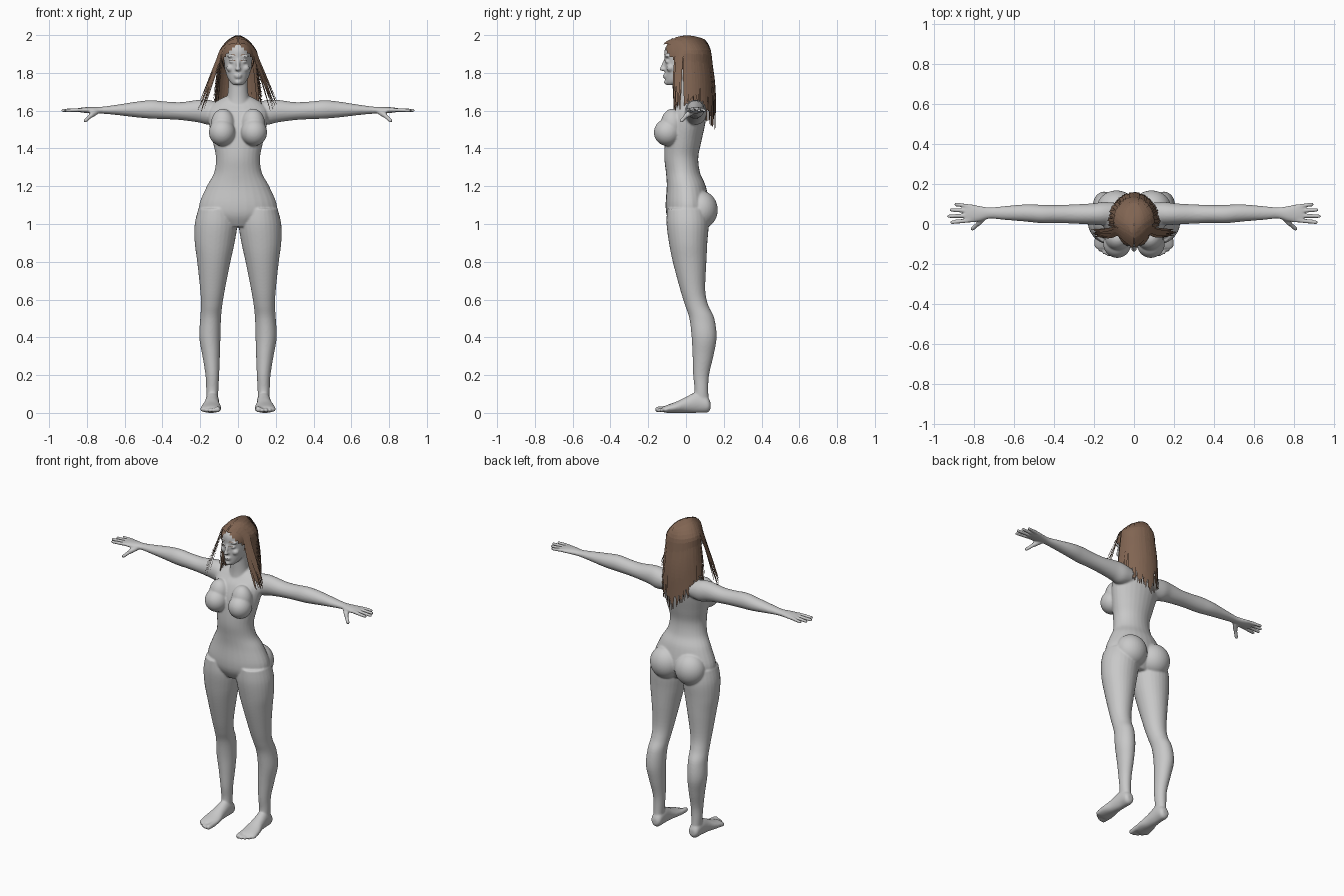
import bpy, bmesh, math, random
from mathutils import Vector, Matrix

random.seed(4)
if "Cube" in bpy.data.objects:
    bpy.data.objects.remove(bpy.data.objects["Cube"])


def make_material(name, color):
    material = bpy.data.materials.new(name)
    material.use_nodes = True
    material.diffuse_color = color
    for node in material.node_tree.nodes:
        if node.type == "BSDF_PRINCIPLED":
            node.inputs["Base Color"].default_value = color
    return material


def make_object(name, bm, material, smooth=True):
    mesh = bpy.data.meshes.new(name)
    for face in bm.faces:
        face.smooth = smooth
    bm.to_mesh(mesh)
    bm.free()
    mesh.materials.append(material)
    obj = bpy.data.objects.new(name, mesh)
    bpy.context.scene.collection.objects.link(obj)
    return obj


def spline(keys, steps=5):
    """Smoothly resample a list of equal-length tuples."""
    points = []
    last = len(keys) - 1
    for i in range(last):
        a, b, c, d = (keys[max(i - 1, 0)], keys[i], keys[i + 1], keys[min(i + 2, last)])
        for k in range(steps):
            t = k / steps
            points.append(tuple(
                q + t * ((r - p) + t * ((2 * p - 5 * q + 4 * r - s) + t * (3 * (q - r) + s - p))) / 2
                for p, q, r, s in zip(a, b, c, d)))
    points.append(tuple(keys[-1]))
    return points


def loft(bm, sections, sides=28):
    """Skin a closed tube through sections of (centre, half axis, half axis)."""
    rings = []
    for centre, u, v in sections:
        angles = [math.tau * i / sides for i in range(sides)]
        rings.append([bm.verts.new(centre + u * math.cos(a) + v * math.sin(a)) for a in angles])
    for low, high in zip(rings, rings[1:]):
        for i in range(sides):
            j = (i + 1) % sides
            bm.faces.new((low[i], low[j], high[j], high[i]))
    bm.faces.new(rings[0])
    bm.faces.new(rings[-1])


def upright(bm, keys, side=1):
    """Tube along z from rows of z, x range, y range."""
    loft(bm, [(Vector((side * (x0 + x1) / 2, (y0 + y1) / 2, z)),
               Vector(((x1 - x0) / 2, 0, 0)), Vector((0, (y1 - y0) / 2, 0)))
              for z, x0, x1, y0, y1 in spline(keys)])


def ball(bm, centre, radii):
    matrix = Matrix.Translation(centre) @ Matrix.Diagonal((*radii, 1))
    bmesh.ops.create_uvsphere(bm, u_segments=32, v_segments=20, radius=1, matrix=matrix)


def finger(bm, start, end, radius):
    """Rounded digit from start to end."""
    start, end = Vector(start), Vector(end)
    axis = (end - start).normalized()
    u = axis.orthogonal().normalized()
    v = axis.cross(u)
    loft(bm, [(start, u * radius, v * radius),
              (end - axis * radius, u * radius * .9, v * radius * .9)], 14)
    ball(bm, end - axis * radius, [radius * .9] * 3)


grey = make_material("skin grey", (.58, .58, .58, 1))
brown = make_material("hair brown", (.22, .13, .085, 1))

body = bmesh.new()

# Torso: z, half width, front, back
torso = [(.985, .1, -.07, .08), (1.04, .19, -.1, .115), (1.1, .206, -.108, .125),
         (1.2, .165, -.102, .105), (1.27, .127, -.106, .075), (1.35, .117, -.115, .065),
         (1.43, .132, -.112, .08), (1.52, .152, -.1, .1), (1.59, .16, -.075, .11),
         (1.63, .14, -.045, .105), (1.658, .1, -.025, .095), (1.68, .055, -.01, .08)]
upright(body, [(z, -w, w, f, b) for z, w, f, b in torso])

# Neck
upright(body, [(1.6, -.075, .075, -.05, .09), (1.66, -.06, .06, -.042, .075),
               (1.72, -.052, .052, -.042, .065), (1.8, -.052, .052, -.045, .07)])

# Head and face
head = [(1.735, .022, -.1, -.06), (1.75, .04, -.108, -.02), (1.78, .058, -.111, .05),
        (1.82, .069, -.111, .09), (1.87, .075, -.113, .11), (1.92, .076, -.114, .112),
        (1.96, .06, -.09, .09), (1.983, .03, -.05, .05)]
upright(body, [(z, -w, w, f, b) for z, w, f, b in head])
ball(body, (0, -.12, 1.82), (.015, .02, .011))
finger(body, (0, -.104, 1.875), (0, -.13, 1.817), .011)
ball(body, (0, -.11, 1.787), (.022, .013, .006))
ball(body, (0, -.108, 1.777), (.019, .014, .007))
ball(body, (0, -.102, 1.75), (.018, .015, .013))

leg = [(.05, .108, .164, .035, .122), (.12, .104, .168, .045, .118), (.2, .1, .172, .038, .122),
       (.3, .096, .188, .035, .145), (.4, .093, .205, .03, .162), (.5, .09, .2, .018, .15),
       (.57, .083, .196, -.005, .118), (.65, .07, .2, -.03, .102), (.8, .04, .216, -.07, .108),
       (.9, .018, .229, -.09, .113), (1, .004, .229, -.103, .12), (1.08, .02, .21, -.1, .11)]
# Foot along y: y, centre x, half width, bottom, top
foot = [(.13, .135, .018, .02, .055), (.113, .135, .033, .002, .085), (.06, .136, .036, 0, .11),
        (0, .139, .041, 0, .085), (-.05, .142, .052, 0, .06), (-.1, .144, .055, 0, .042),
        (-.122, .144, .048, .004, .032)]
# Arm and palm along x: x, centre y, half depth, bottom, top
arm = [(.08, .055, .05, 1.54, 1.635), (.15, .052, .058, 1.525, 1.656), (.21, .05, .053, 1.538, 1.657),
       (.3, .05, .048, 1.55, 1.645), (.38, .05, .045, 1.555, 1.648), (.46, .05, .046, 1.558, 1.655),
       (.54, .055, .043, 1.565, 1.647), (.65, .055, .034, 1.578, 1.63), (.72, .055, .028, 1.584, 1.621),
       (.77, .052, .038, 1.585, 1.62), (.81, .053, .046, 1.588, 1.618), (.845, .053, .046, 1.593, 1.614)]

for s in (1, -1):
    # Bust and buttocks
    ball(body, (s * .084, -.098, 1.485), (.07, .072, .072))
    ball(body, (s * .08, -.072, 1.525), (.064, .062, .085))
    ball(body, (s * .088, .08, 1.075), (.098, .088, .1))
    # Eyelids, brow ridge and cheek
    ball(body, (s * .031, -.095, 1.86), (.017, .016, .01))
    ball(body, (s * .032, -.096, 1.887), (.026, .015, .008))
    ball(body, (s * .04, -.082, 1.825), (.022, .022, .02))
    # Leg, foot and toes
    upright(body, leg, s)
    loft(body, [(Vector((s * x, y, (low + top) / 2)), Vector((w, 0, 0)), Vector((0, 0, (top - low) / 2)))
                for y, x, w, low, top in spline(foot)])
    for i in range(5):
        x = .106 + .02 * i
        radius = .017 if i == 0 else .012
        finger(body, (s * x, -.09, .022), (s * (x + .003), -.166 + .003 * i * i, radius), radius)
    # Arm, palm and fingers
    loft(body, [(Vector((s * x, y, (low + top) / 2)), Vector((0, d, 0)), Vector((0, 0, (top - low) / 2)))
                for x, y, d, low, top in spline(arm)])
    for y, tip_y, tip_x in ((.088, .1, .9), (.065, .071, .925), (.041, .039, .937), (.018, .007, .92)):
        finger(body, (s * .82, y, 1.604), (s * tip_x, tip_y, 1.601), .0105)
    finger(body, (s * .75, .035, 1.595), (s * .785, -.005, 1.57), .016)
    finger(body, (s * .775, .005, 1.577), (s * .815, -.03, 1.54), .0115)

bmesh.ops.recalc_face_normals(body, faces=body.faces[:])
figure = make_object("body", body, grey)
remesh = figure.modifiers.new("Fuse", "REMESH")
remesh.mode = "VOXEL"
remesh.voxel_size = .0055
remesh.use_smooth_shade = True
soften = figure.modifiers.new("Soften", "SMOOTH")
soften.factor = .5
soften.iterations = 5

# Scalp cap, opened around the face
cap = bmesh.new()
ball(cap, (0, 0, 1.885), (.089, .125, .108))


def over_face(point):
    return point.y < -.048 and point.z < 1.955 - 1.1 * abs(point.x)


bare = [f for f in cap.faces if over_face(f.calc_center_median()) or f.calc_center_median().z < 1.8]
bmesh.ops.delete(cap, geom=bare, context="FACES")
make_object("hair_cap", cap, brown)


def ribbon(bm, path, width):
    """Flat tapering lock that lies against the head."""
    points = [Vector(p) for p in spline(path, 3)]
    pairs = []
    for i, point in enumerate(points):
        along = points[min(i + 1, len(points) - 1)] - points[max(i - 1, 0)]
        outward = point - Vector((0, .01, min(point.z, 1.87)))
        across = along.cross(outward).normalized()
        u = i / (len(points) - 1)
        half = across * width * (1 - .85 * u ** 3) / 2
        pairs.append((bm.verts.new(point - half), bm.verts.new(point + half)))
    for (a, b), (c, d) in zip(pairs, pairs[1:]):
        bm.faces.new((a, b, d, c))


def lock(bm, side, t, flare):
    """One lock from the parting; t runs from the temple to the nape."""
    angle = math.radians(-30 + 120 * t)
    puff = random.uniform(-.005, .006)
    end = 1.645 - .16 * t * t - .03 * flare + random.uniform(-.04, .04)
    root_y = -.115 + .2 * t ** .8
    root = Vector((side * .006, root_y, 1.997 - 2.6 * (root_y - .01) ** 2))
    fall = []
    for k in range(6):
        u = k / 5
        wide = .092 + .035 * u + flare * .095 * u + puff
        deep = .118 + .028 * min(1, 2 * u) + puff
        fall.append(Vector((side * math.cos(angle) * wide, .008 + math.sin(angle) * deep,
                            1.92 + (end - 1.92) * u)))
    middle = (root + fall[0]) / 2 + Vector((0, 0, .018))
    ribbon(bm, [root, middle] + fall, random.uniform(.014, .024))


# Long hair: flared temple locks and a fuller back
hair = bmesh.new()
for s in (1, -1):
    for i in range(14):
        lock(hair, s, .13 * i / 13, random.uniform(.65, 1))
    for i in range(75):
        lock(hair, s, .2 + .8 * i / 74, 0)
make_object("hair_locks", hair, brown, False)

# Brows and lashes
lines = bmesh.new()
for s in (1, -1):
    for z, bow in ((1.893, .005), (1.864, .004)):
        path = [(s * x, -.1165 + 9 * (x - .014) ** 2, z + bow * math.sin((x - .014) * 80))
                for x in (.014, .024, .034, .046)]
        ribbon(lines, path, .004)
make_object("brows_and_lashes", lines, brown, False)
